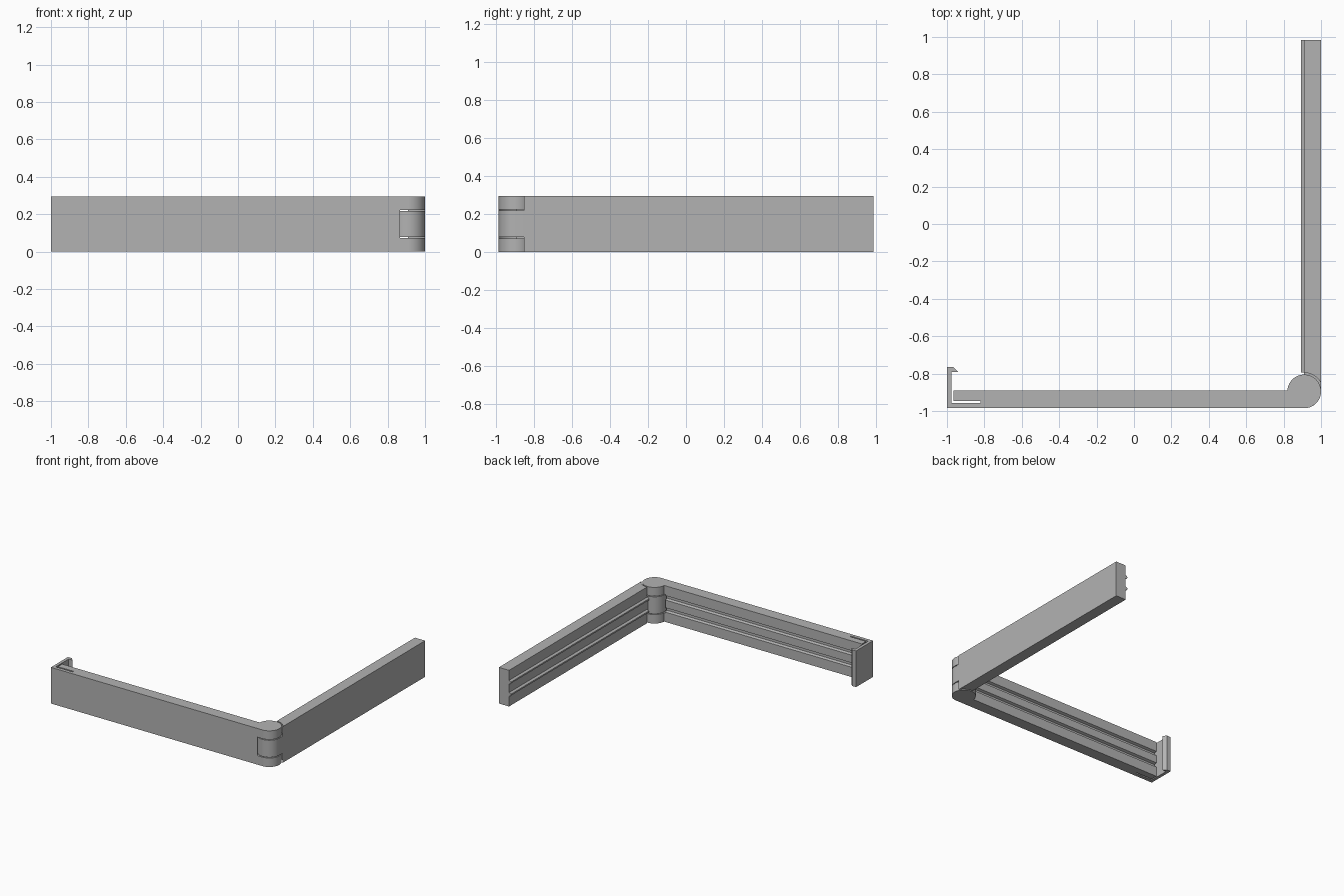
import bpy, bmesh, math
from mathutils import Vector

if "Cube" in bpy.data.objects:
    bpy.data.objects.remove(bpy.data.objects["Cube"])

HEIGHT = 0.295
CX, CY, R = 0.91, -0.895, 0.09      # hinge axis and knuckle radius
CLEAR = 0.10                        # clearance radius around the knuckles
GROOVES = (0.098, 0.197)            # heights of the sealing ribs / grooves

grey = bpy.data.materials.new("grey plastic")
grey.diffuse_color = (0.45, 0.45, 0.45, 1)
grey.use_nodes = True
grey.node_tree.nodes["Principled BSDF"].inputs["Base Color"].default_value = grey.diffuse_color


def prism(name, points, offset):
    """Extrude a closed 3D outline along an offset vector."""
    bm = bmesh.new()
    face = bm.faces.new([bm.verts.new(p) for p in points])
    ext = bmesh.ops.extrude_face_region(bm, geom=[face])
    bmesh.ops.translate(bm, vec=Vector(offset),
                        verts=[v for v in ext["geom"] if isinstance(v, bmesh.types.BMVert)])
    bmesh.ops.recalc_face_normals(bm, faces=bm.faces)
    mesh = bpy.data.meshes.new(name)
    bm.to_mesh(mesh)
    bm.free()
    mesh.materials.append(grey)
    obj = bpy.data.objects.new(name, mesh)
    bpy.context.collection.objects.link(obj)
    return obj


def plan(name, xy, z0, z1):
    return prism(name, [(x, y, z0) for x, y in xy], (0, 0, z1 - z0))


def arc(a0, a1, r=R, n=48):
    return [(CX + r * math.cos(math.radians(a0 + (a1 - a0) * i / n)),
             CY + r * math.sin(math.radians(a0 + (a1 - a0) * i / n))) for i in range(n + 1)]


def clearance(z0, z1):
    return plan("cutter", arc(0, 354.375, CLEAR, 63), z0, z1)


def activate(obj):
    bpy.ops.object.select_all(action='DESELECT')
    obj.select_set(True)
    bpy.context.view_layer.objects.active = obj


def cut(obj, cutters):
    for c in cutters:
        c.hide_render = True
        m = obj.modifiers.new("cut", 'BOOLEAN')
        m.operation, m.solver, m.object = 'DIFFERENCE', 'EXACT', c
        activate(obj)
        bpy.ops.object.modifier_apply(modifier=m.name)
        bpy.data.objects.remove(c, do_unlink=True)


# Front arm: slab, two outer knuckles and springy latch in one outline
front_arm = plan("front_arm", [(-1, -0.985)] + arc(-90, 177) + [
    (-0.965, -0.89), (-0.965, -0.945), (-0.82, -0.945), (-0.82, -0.957),
    (-0.975, -0.957), (-0.975, -0.79), (-0.94, -0.79), (-0.965, -0.765),
    (-1, -0.765)], 0, HEIGHT)

# Pocket for the middle knuckle, and the two long sealing grooves
cutters = [clearance(0.073, 0.224)]
for z in GROOVES:
    cutters.append(prism("cutter", [(-0.97, -0.88, z - 0.018), (-0.97, -0.89, z - 0.018),
                                    (-0.97, -0.91, z - 0.010), (-0.97, -0.91, z + 0.010),
                                    (-0.97, -0.89, z + 0.018), (-0.97, -0.88, z + 0.018)],
                         (1.83, 0, 0)))
cut(front_arm, cutters)

# Side arm: slab with the middle knuckle, cleared above and below it
side_arm = plan("side_arm", [(1, 0.985), (0.908, 0.985), (0.908, CY + R)] + arc(92, 360),
                0, HEIGHT)
cut(side_arm, [clearance(-0.05, 0.079), clearance(0.218, 0.35)])

# Sealing ribs on the inner face of the side arm
for i, z in enumerate(GROOVES):
    prism(f"sealing_rib_{i + 1}", [(0.912, -0.795, z - 0.016), (0.908, -0.795, z - 0.016),
                                   (0.892, -0.795, z - 0.006), (0.892, -0.795, z + 0.006),
                                   (0.908, -0.795, z + 0.016), (0.912, -0.795, z + 0.016)],
          (0, 1.78, 0))

# Smooth the round hinge, keep the edges crisp
for obj in (front_arm, side_arm):
    activate(obj)
    bpy.ops.object.shade_smooth_by_angle(angle=math.radians(30))
